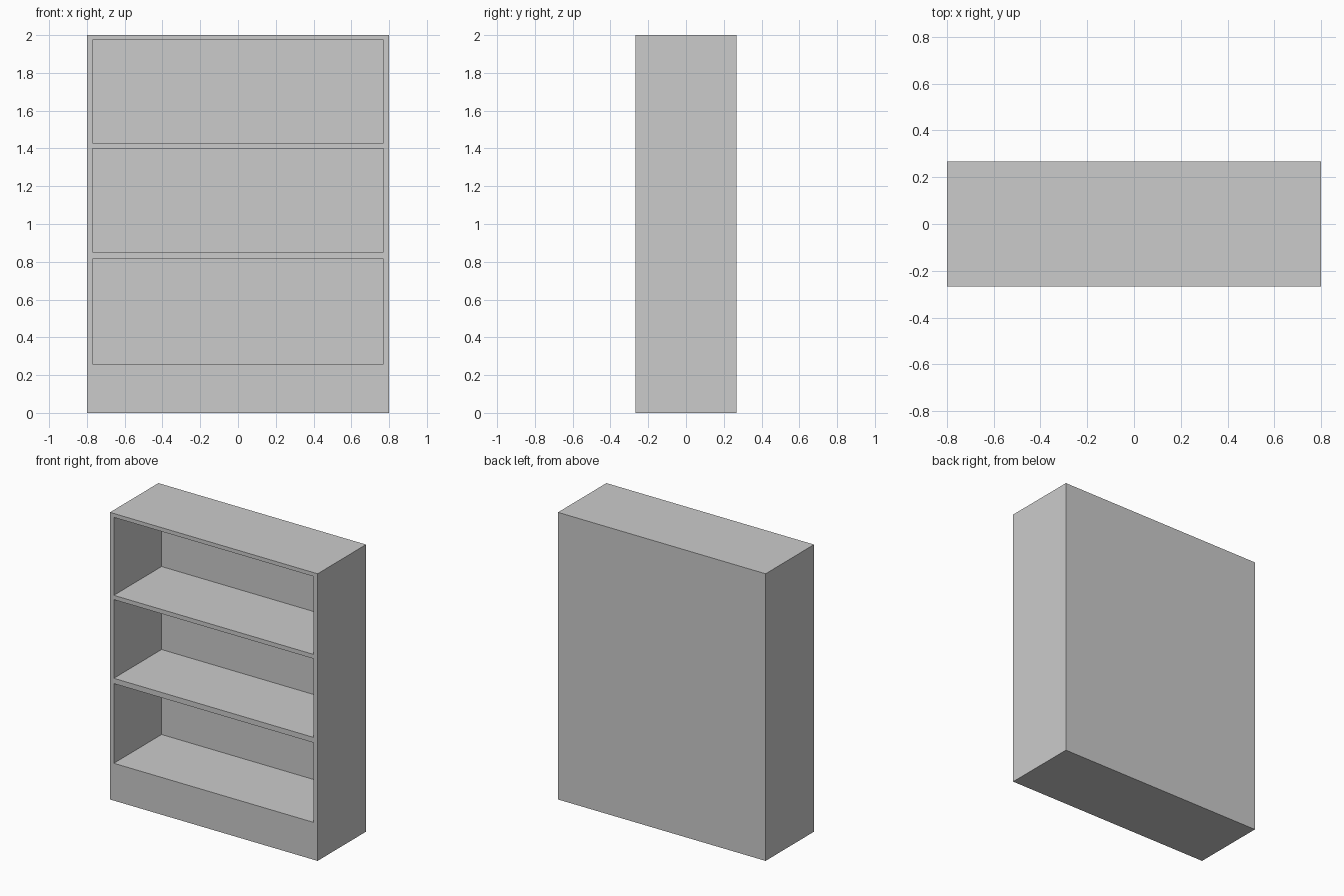
import bpy

if "Cube" in bpy.data.objects:
    bpy.data.objects.remove(bpy.data.objects["Cube"])

W, D, H = 1.6, 0.533, 2.0
SIDE, BACK = 0.03, 0.008


def box(name, x0, x1, y0, y1, z0, z1):
    bpy.ops.mesh.primitive_cube_add(
        size=1, location=((x0 + x1) / 2, (y0 + y1) / 2, (z0 + z1) / 2))
    ob = bpy.context.object
    ob.name = name
    ob.scale = (x1 - x0, y1 - y0, z1 - z0)
    bpy.ops.object.transform_apply(location=True, rotation=False, scale=True)
    return ob


# Bookcase body with solid plinth
bookcase = box("bookcase", -W / 2, W / 2, -D / 2, D / 2, 0, H)

# Three open compartments, cut from the front and leaving a thin back panel
for i, (z0, z1) in enumerate([(0.26, 0.815), (0.852, 1.40), (1.43, 1.973)]):
    cutter = box(f"compartment_cutter_{i + 1}", -W / 2 + SIDE, W / 2 - SIDE,
                 -D / 2 - 0.1, D / 2 - BACK, z0, z1)
    cutter.hide_render = True
    cutter.hide_set(True)
    cut = bookcase.modifiers.new(f"compartment_{i + 1}", 'BOOLEAN')
    cut.operation = 'DIFFERENCE'
    cut.solver = 'EXACT'
    cut.object = cutter
